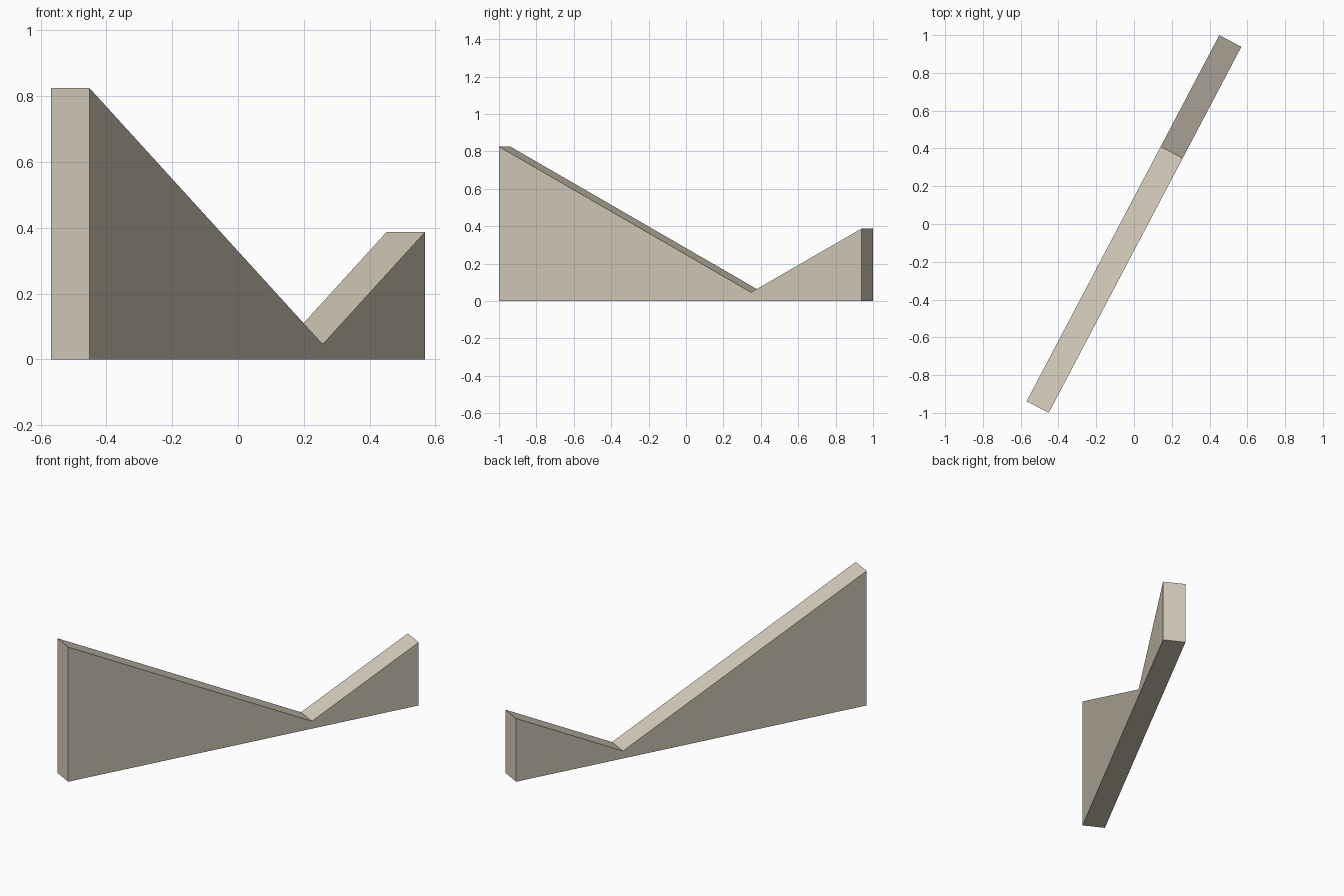
import bpy
import bmesh
import math
from mathutils import Matrix

if "Cube" in bpy.data.objects:
    bpy.data.objects.remove(bpy.data.objects["Cube"])

stone = bpy.data.materials.new("warm beige")
stone.diffuse_color = (0.65, 0.59, 0.48, 1.0)
stone.use_nodes = True
stone.node_tree.nodes["Principled BSDF"].inputs["Base Color"].default_value = stone.diffuse_color

# Wall outline: distance along the wall, height
half_length = 1.095
half_width = 0.066
profile = [(-half_length, 0), (half_length, 0), (half_length, 0.387),
           (0.428, 0.046), (-half_length, 0.825)]

# Extrude the V-topped outline across the wall thickness
bm = bmesh.new()
side = bm.faces.new([bm.verts.new((u, -half_width, z)) for u, z in profile])
extruded = bmesh.ops.extrude_face_region(bm, geom=[side])
moved = [v for v in extruded["geom"] if isinstance(v, bmesh.types.BMVert)]
bmesh.ops.translate(bm, verts=moved, vec=(0, 2 * half_width, 0))
bmesh.ops.recalc_face_normals(bm, faces=bm.faces)

# Turn the wall diagonally
angle = math.atan2(1.938, 1.02)
bm.transform(Matrix.Rotation(angle, 4, 'Z'))

mesh = bpy.data.meshes.new("sloped_wall")
bm.to_mesh(mesh)
bm.free()
mesh.materials.append(stone)
wall = bpy.data.objects.new("sloped_wall", mesh)
bpy.context.collection.objects.link(wall)
